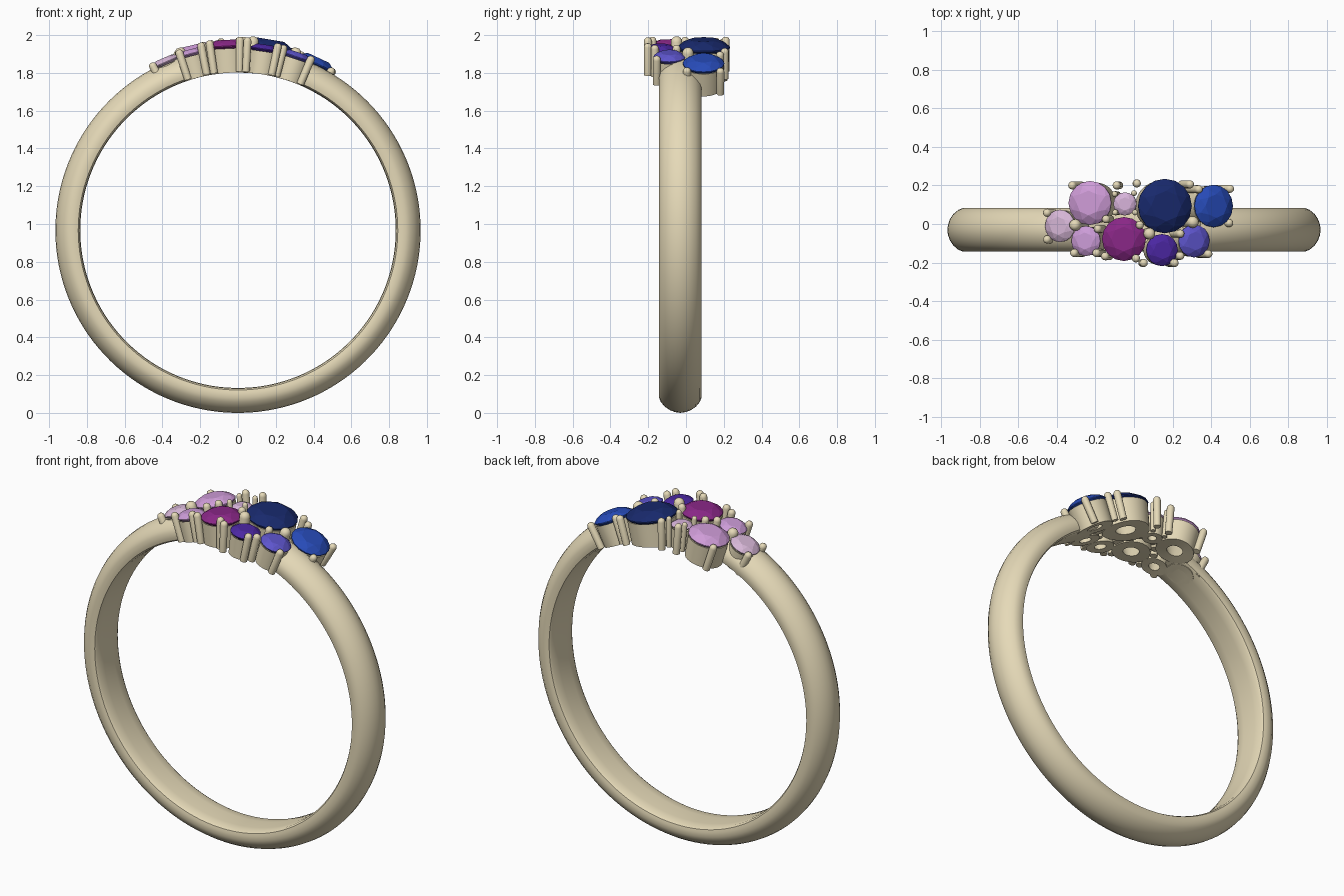
import bpy, bmesh
from math import sin, cos, pi, radians, asin, sqrt
from mathutils import Vector, Matrix

if "Cube" in bpy.data.objects:
    bpy.data.objects.remove(bpy.data.objects["Cube"])

CZ = 0.967          # ring centre height
R_IN = 0.835        # inside radius of the ring


def material(name, rgb):
    m = bpy.data.materials.new(name)
    m.diffuse_color = (*rgb, 1)
    m.use_nodes = True
    m.node_tree.nodes["Principled BSDF"].inputs["Base Color"].default_value = m.diffuse_color
    return m


gold = material("gold", (0.79, 0.70, 0.48))


def finish(bm, name, mat, smooth=True):
    bmesh.ops.recalc_face_normals(bm, faces=bm.faces)
    me = bpy.data.meshes.new(name)
    bm.to_mesh(me)
    bm.free()
    ob = bpy.data.objects.new(name, me)
    bpy.context.collection.objects.link(ob)
    me.materials.append(mat)
    if smooth:
        bpy.ops.object.select_all(action='DESELECT')
        ob.select_set(True)
        bpy.context.view_layer.objects.active = ob
        bpy.ops.object.shade_smooth_by_angle(angle=radians(40))
    return ob


def radial(theta, y):
    # frame on the ring centre: local z points outwards at angle theta from the top
    return Matrix.Translation((0, y, CZ)) @ Matrix.Rotation(theta, 4, 'Y')


def bridge(bm, a, b):
    n = len(a)
    for i in range(n):
        bm.faces.new((a[i], a[(i + 1) % n], b[(i + 1) % n], b[i]))


# Band: D-shaped section swept round, left open under the cluster
section = [(-0.095, 0.838), (-0.108, 0.846), (-0.112, 0.862), (-0.112, 0.888), (-0.103, 0.910),
           (-0.082, 0.935), (-0.055, 0.953), (-0.028, 0.963), (0, 0.967)]
section += [(-y, r) for y, r in reversed(section[:-1])]
section += [(0.045, R_IN), (-0.045, R_IN)]
bm = bmesh.new()
start, end, steps = radians(21), radians(342), 120
rings = []
for i in range(steps + 1):
    m = radial(start + (end - start) * i / steps, -0.03)
    rings.append([bm.verts.new(m @ Vector((0, y, r))) for y, r in section])
for a, b in zip(rings, rings[1:]):
    bridge(bm, a, b)
bm.faces.new(rings[0])
bm.faces.new(rings[-1])
finish(bm, "band", gold)


# Brilliant-cut stone: hull of table, crown, girdle and culet points
def stone(name, x, y, r, rgb):
    g = 0.95 + 0.22 * r
    m = radial(asin(x / g), y)
    bm = bmesh.new()
    for n, rad, h, off in [(8, 0.56, 0.30, 0), (8, 0.82, 0.175, 0.5), (16, 1, 0.02, 0),
                           (16, 1, -0.03, 0), (8, 0.5, -0.45, 0.5), (1, 0, -0.75, 0)]:
        for i in range(n):
            a = 2 * pi * (i + off) / n
            bm.verts.new(m @ Vector((rad * r * cos(a), rad * r * sin(a), g + h * r)))
    bmesh.ops.convex_hull(bm, input=bm.verts)
    finish(bm, name + "_stone", material(name, rgb), False)

    # Basket cup under the stone, its floor following the ring's inside
    bm = bmesh.new()
    n = 40
    loops = []
    for rad, h in [(0.97, g - 0.012), (0.92, None), (0.38, None), (0.85, g - 0.016)]:
        loop = []
        for i in range(n):
            a = 2 * pi * i / n
            px, py = rad * r * cos(a), rad * r * sin(a)
            pz = h if h else sqrt(R_IN ** 2 - px ** 2)
            loop.append(bm.verts.new(m @ Vector((px, py, pz))))
        loops.append(loop)
    for k in range(4):
        bridge(bm, loops[k], loops[(k + 1) % 4])
    finish(bm, name + "_basket", gold)


for args in [
    ("pink", -0.228, 0.109, 0.114, (0.62, 0.33, 0.68)),
    ("small_blush", -0.047, 0.104, 0.060, (0.68, 0.45, 0.70)),
    ("navy", 0.160, 0.093, 0.141, (0.009, 0.022, 0.15)),
    ("blue", 0.412, 0.093, 0.110, (0.02, 0.07, 0.48)),
    ("blush", -0.383, -0.010, 0.084, (0.68, 0.47, 0.68)),
    ("lilac", -0.249, -0.088, 0.078, (0.60, 0.33, 0.68)),
    ("magenta", -0.052, -0.078, 0.114, (0.25, 0.02, 0.24)),
    ("purple", 0.145, -0.135, 0.083, (0.07, 0.02, 0.36)),
    ("violet", 0.311, -0.088, 0.085, (0.11, 0.09, 0.60)),
]:
    stone(*args)


# Prongs: round-tipped radial posts given by tip x, tip y, radius
def prong(name, x, y, r):
    top = 1.005 - 0.06 * abs(x)
    m = radial(asin(x / top), y)
    bm = bmesh.new()
    n, prev = 16, None
    prof = [(r * 0.95, R_IN + 0.005), (r, top)]
    prof += [(r * cos(a), top + r * sin(a)) for a in (0.4, 0.8, 1.2)]
    for rad, h in prof:
        loop = [bm.verts.new(m @ Vector((rad * cos(2 * pi * i / n), rad * sin(2 * pi * i / n), h)))
                for i in range(n)]
        if prev:
            bridge(bm, prev, loop)
        else:
            bm.faces.new(loop)
        prev = loop
    bm.faces.new(prev)
    finish(bm, name, gold)


tips = [(-0.32, 0.2), (-0.09, 0.2), (0.015, 0.21), (0.29, 0.205), (0.335, 0.18), (0.497, 0.182),
        (0.493, 0.005), (0.24, -0.05), (-0.45, 0.058), (-0.45, -0.08), (-0.31, -0.15),
        (-0.195, -0.15), (-0.188, -0.025), (-0.15, -0.167), (0.01, -0.178), (-0.145, 0.025),
        (0.05, -0.202), (0.21, -0.202), (0.385, -0.155), (0.24, -0.165), (0.03, -0.005)]
for i, (x, y) in enumerate(tips):
    prong(f"prong_{i + 1}", x, y, 0.021)
for i, (x, y) in enumerate([(-0.1, 0.155), (0.0, 0.16), (-0.098, 0.06), (0.005, 0.06)]):
    prong(f"small_prong_{i + 1}", x, y, 0.015)
for i, (x, y) in enumerate([(-0.305, -0.005), (0.08, -0.05), (0.305, 0.01)]):
    prong(f"shared_prong_{i + 1}", x, y, 0.03)
